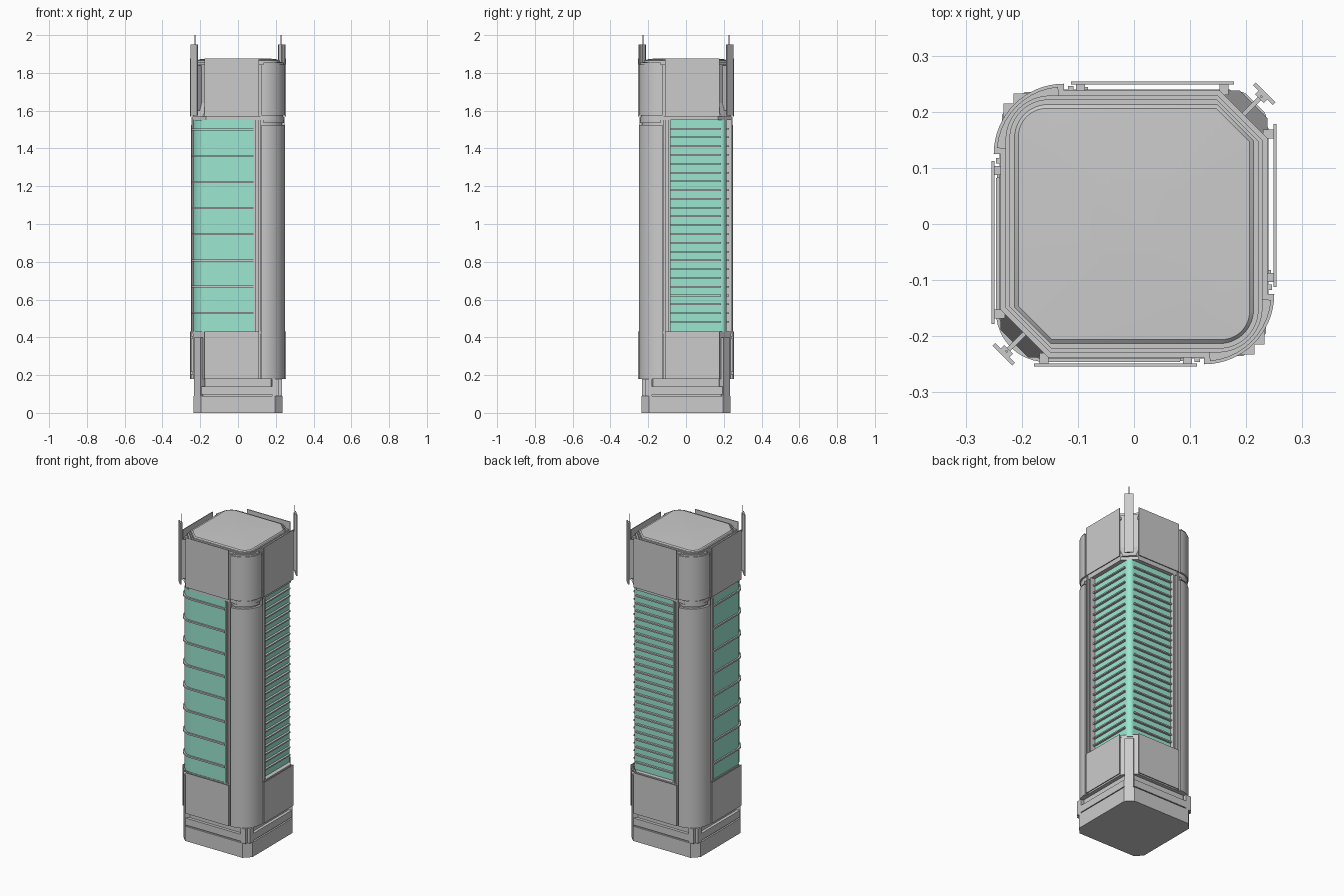
import bpy, bmesh, math

if "Cube" in bpy.data.objects:
    bpy.data.objects.remove(bpy.data.objects["Cube"])

# The tower repeats over both diagonals: four symmetric images of any plan shape
SYM = [lambda x, y: (x, y), lambda x, y: (-x, -y),
       lambda x, y: (-y, -x), lambda x, y: (y, x)]
TURN = SYM[:2]

glass_mat = bpy.data.materials.new("mint_glass")
glass_mat.diffuse_color = (0.33, 0.8, 0.63, 1)
glass_mat.use_nodes = True
glass_mat.node_tree.nodes["Principled BSDF"].inputs["Base Color"].default_value = glass_mat.diffuse_color


def build(name, solids, syms=SYM[:1], mat=None):
    """Each solid is (bottom plan, z0, z1[, top plan]); copied for every symmetry."""
    bm = bmesh.new()
    for s in solids:
        plan, z0, z1 = s[:3]
        top = s[3] if len(s) > 3 else plan
        for f in syms:
            lo = [bm.verts.new((*f(*p), z0)) for p in plan]
            hi = [bm.verts.new((*f(*p), z1)) for p in top]
            n = len(lo)
            bm.faces.new(lo[::-1])
            bm.faces.new(hi)
            for i in range(n):
                j = (i + 1) % n
                bm.faces.new((lo[i], lo[j], hi[j], hi[i]))
    bmesh.ops.recalc_face_normals(bm, faces=bm.faces)
    me = bpy.data.meshes.new(name)
    bm.to_mesh(me)
    bm.free()
    ob = bpy.data.objects.new(name, me)
    bpy.context.collection.objects.link(ob)
    if mat:
        me.materials.append(mat)
    bpy.ops.object.select_all(action='DESELECT')
    ob.select_set(True)
    bpy.context.view_layer.objects.active = ob
    bpy.ops.object.shade_smooth_by_angle(angle=math.radians(30))
    return ob


def arc(cx, cy, r, a0, a1, n=12):
    return [(cx + r * math.cos(math.radians(a0 + (a1 - a0) * i / n)),
             cy + r * math.sin(math.radians(a0 + (a1 - a0) * i / n))) for i in range(n + 1)]


def rect(x0, x1, y0, y1):
    return [(x0, y0), (x1, y0), (x1, y1), (x0, y1)]


def section(h, c, r):
    """Square plan: chamfer c at two corners, radius r at the other two."""
    half = arc(h - r, r - h, r, -90, 0) + [(h, h - c), (h - c, h)]
    return half + [(-x, -y) for x, y in half]


def octagon(h, c):
    return [(c - h, -h), (h - c, -h), (h, c - h), (h, h - c),
            (h - c, h), (c - h, h), (-h, h - c), (-h, c - h)]


def diag(u0, u1, w):
    """Plan rectangle on the +x+y diagonal, from radius u0 to u1, width w."""
    k = math.sqrt(0.5)
    return [((u - v) * k, (u + v) * k) for u, v in
            ((u0, -w / 2), (u1, -w / 2), (u1, w / 2), (u0, w / 2))]


# Plinth in tiers
build("base_plinth", [(octagon(.235, .04), 0, .09), (octagon(.225, .04), .09, .097),
                      (octagon(.233, .04), .097, .14), (octagon(.215, .04), .14, .18)])
build("base_corner_posts", [(diag(.27, .305, .05), .09, .4)], TURN)
build("base_side_brackets", [(rect(.18, .215, -.233, -.2), .09, .18)], SYM)

# Lower body and sills around the glazing
build("lower_body", [(section(.238, .07, .1), .18, .42)])
build("glass_sill", [(section(.24, .07, .1), .42, .432)])
build("glass_header", [(section(.24, .07, .1), 1.55, 1.57)])

# Mint glazing wrapping the two chamfered corners
def wrap(h, r, end, inner):
    return [(inner, inner), (inner, -h), (r - h, -h)][:2] + \
        arc(r - h, r - h, r, 270, 180) + [(-h, inner)]

build("wide_bay_glass", [(wrap(.237, .085, 0, .09), .43, 1.55)], mat=glass_mat)
build("louvre_bay_glass", [(wrap(.215, .03, 0, .09), .43, 1.55)], SYM[1:2], glass_mat)

# Eight wide bands on one bay, fine louvres on the other
bands = []
for i in range(8):
    z = .53 + i * .1386
    bands.append((wrap(.246, .09, 0, .082), z - .005, z + .005))
build("wide_bands", bands)
fins = []
for i in range(23):
    z = .482 + i * .0465
    fins.append((rect(.19, .228, -.085, .185), z - .004, z + .004))
build("louvre_fins", fins, [SYM[0], SYM[3]])

# Column cores with glazing frames
core = [(.082, -.08), (.082, -.236)] + arc(.13, -.13, .103, -90, 0) + [(.236, -.082)]
build("column_cores", [(core, .18, 1.57)], TURN)
build("column_jambs", [(rect(.082, .092, -.244, -.2), .43, 1.55),
                       (rect(.108, .118, -.246, -.2), .18, 1.57)], SYM)

# Curved corner covers, on the shaft and on the head
cover = arc(.125, -.125, .125, -90, 0, 16) + arc(.125, -.125, .11, 0, -90, 16)
build("column_covers", [(cover, .18, 1.525)], TURN)
build("head_corner_covers", [(cover, 1.575, 1.845)], TURN)
rib = arc(.125, -.125, .12, -85, -5, 10) + arc(.125, -.125, .1, -5, -85, 10)
build("corner_cover_ribs", [(rib, 1.535, 1.55), (rib, 1.845, 1.855)], TURN)

# Head: flared bottom, body, stepped rim, shallow lid
build("head_body", [(section(.238, .05, .1), 1.57, 1.64, section(.238, .085, .1)),
                    (section(.238, .085, .1), 1.64, 1.845),
                    (section(.229, .08, .08), 1.845, 1.858),
                    (section(.222, .075, .07), 1.858, 1.866)])
build("lid", [(section(.213, .065, .06), 1.866, 1.872, section(.206, .06, .05)),
              (section(.206, .06, .05), 1.872, 1.877, section(.08, .02, .02))])

# Thin stand-off panels on every face, above and below the glazing
panel = rect(-.178, .112, -.254, -.249)
build("head_panels", [(panel, 1.57, 1.875)], SYM)
build("lower_panels", [(panel, .18, .43)], SYM)
stubs = []
for x in (-.16, .095):
    for z in (.21, .40, 1.60, 1.82):
        stubs.append((rect(x - .008, x + .008, -.25, -.23), z - .008, z + .008))
build("panel_standoffs", stubs, SYM)

# Antennas on the chamfered corners: plate, web, rod
build("antennas", [(diag(.325, .332, .05), 1.575, 1.95),
                   (diag(.27, .326, .008), 1.6, 1.84),
                   (diag(.316, .326, .022), 1.6, 1.95),
                   (diag(.319, .323, .004), 1.95, 2.0)], TURN)
